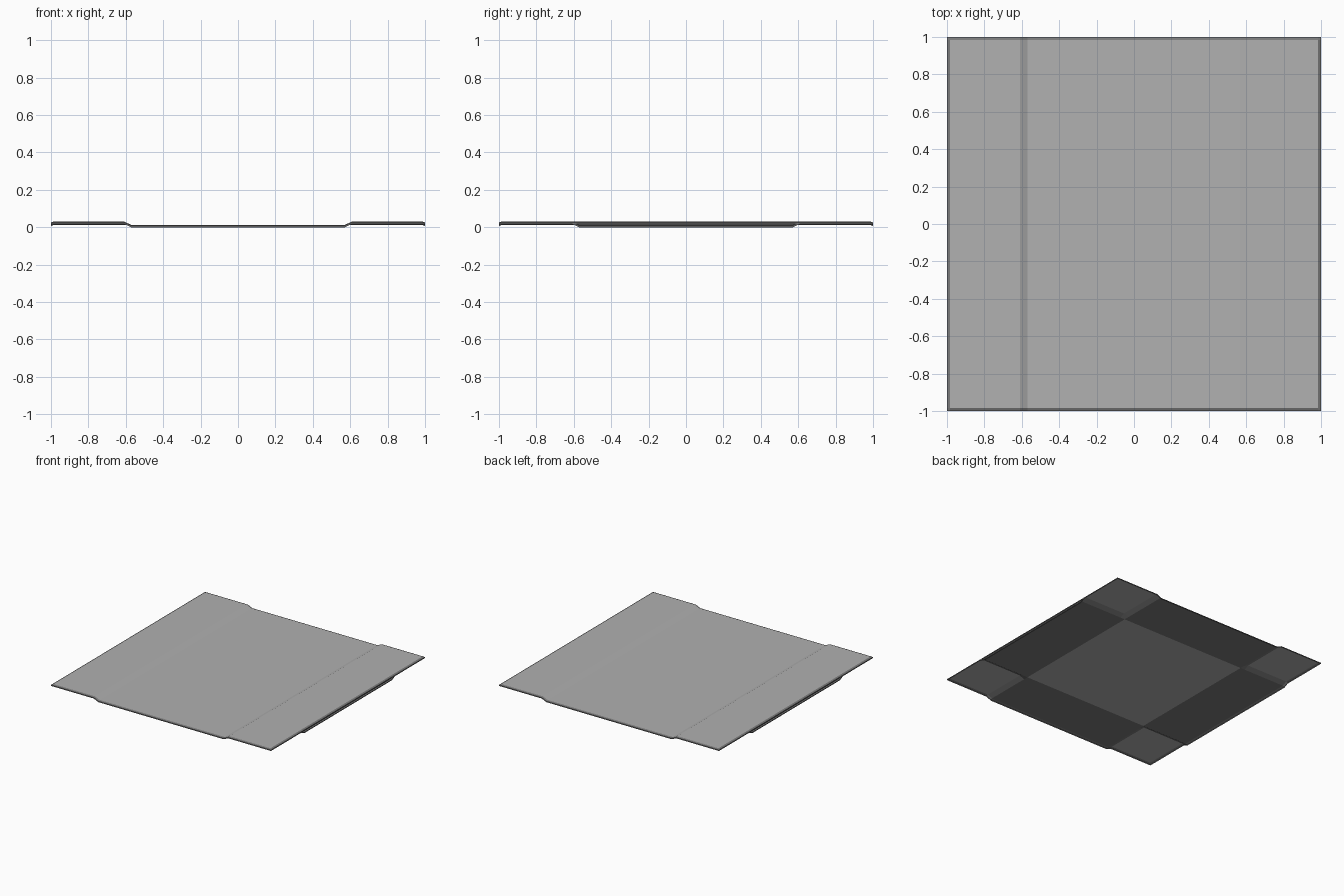
import bpy, bmesh

if "Cube" in bpy.data.objects:
    bpy.data.objects.remove(bpy.data.objects["Cube"])

LOW, HIGH = 0.0125, 0.031      # sunken and raised levels
IN, OUT = 0.57, 0.61           # ramp start and end
LIP, CHAMFER, DROP = 0.985, 0.005, 0.0125

# Half profile: position and how far the edge lip drops there; mirrored for the full width
half = [(IN, 0), (OUT, 0), (LIP, 0), (1.0, CHAMFER), (1.0, DROP)]
stations = [(-p, d) for p, d in reversed(half)] + half


def material(name, value):
    mat = bpy.data.materials.new(name)
    mat.diffuse_color = (value, value, value, 1)
    mat.use_nodes = True
    mat.node_tree.nodes["Principled BSDF"].inputs["Base Color"].default_value = mat.diffuse_color
    return mat


light, dark = material("light_grey", 0.44), material("dark_grey", 0.195)


def ramp(v):
    """0 in the sunken channel, 1 on the raised side strip."""
    return min(1.0, max(0.0, (abs(v) - IN) / (OUT - IN)))


def sheet(name, level, is_dark, offset=0.0, open_centre=False):
    bm = bmesh.new()
    grid = [[bm.verts.new((x, y, LOW + (HIGH - LOW) * level(x, y) - max(dx, dy) - offset))
             for y, dy in stations] for x, dx in stations]
    n = len(stations) - 1
    for i in range(n):
        for j in range(n):
            if open_centre and i == j == n // 2:
                continue
            face = bm.faces.new((grid[i][j], grid[i + 1][j], grid[i + 1][j + 1], grid[i][j + 1]))
            centre = face.calc_center_median()
            face.material_index = int(is_dark(abs(centre.x), abs(centre.y)))
    bmesh.ops.remove_doubles(bm, verts=bm.verts, dist=1e-5)
    mesh = bpy.data.meshes.new(name)
    bm.to_mesh(mesh)
    bm.free()
    mesh.materials.append(light)
    mesh.materials.append(dark)
    bpy.context.collection.objects.link(bpy.data.objects.new(name, mesh))


# Upper sheet: one channel running front to back, light with a dark rim
sheet("upper_channel_sheet", lambda x, y: ramp(x), lambda x, y: max(x, y) > LIP)
# Lower sheet: crossing channels round an open centre, raised only at the four corners
sheet("lower_cross_sheet", lambda x, y: min(ramp(x), ramp(y)),
      lambda x, y: min(x, y) < OUT or max(x, y) > LIP, offset=0.0005, open_centre=True)
